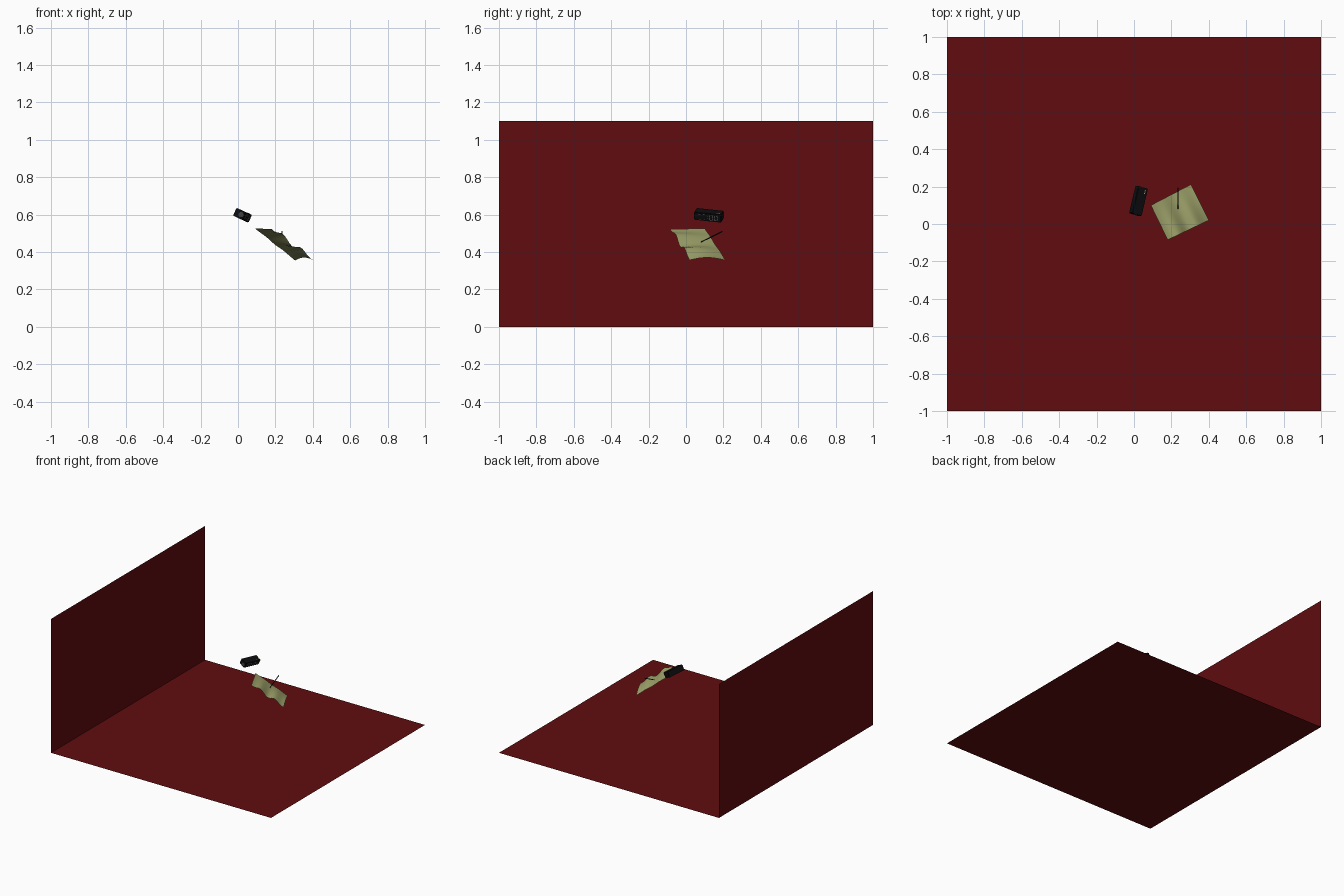
import bpy, bmesh, math
from mathutils import Vector, Matrix

if "Cube" in bpy.data.objects:
    bpy.data.objects.remove(bpy.data.objects["Cube"])


def material(name, rgb):
    m = bpy.data.materials.new(name)
    m.diffuse_color = (*rgb, 1)
    m.use_nodes = True
    m.node_tree.nodes["Principled BSDF"].inputs["Base Color"].default_value = m.diffuse_color
    return m


RED = material("dark_red", (0.117, 0.0037, 0.0045))
PAPER = material("old_paper", (0.36, 0.38, 0.15))
BLACK = material("black", (0.004, 0.004, 0.005))
GREY = material("grey", (0.05, 0.05, 0.05))
LIGHT = material("light_grey", (0.25, 0.25, 0.25))
YELLOW = material("yellow", (0.5, 0.42, 0.12))


def make(name, bm, mat, matrix=None):
    me = bpy.data.meshes.new(name)
    bm.to_mesh(me)
    bm.free()
    ob = bpy.data.objects.new(name, me)
    bpy.context.collection.objects.link(ob)
    me.materials.append(mat)
    if matrix is not None:
        ob.matrix_world = matrix
    return ob


def add_box(bm, center, size):
    bmesh.ops.create_cube(bm, size=1, matrix=Matrix.Translation(center) @ Matrix.Diagonal((*size, 1)))


def smooth(ob, angle=40):
    bpy.ops.object.select_all(action='DESELECT')
    ob.select_set(True)
    bpy.context.view_layer.objects.active = ob
    bpy.ops.object.shade_smooth_by_angle(angle=math.radians(angle))


# floor and wall: thin single sheets
def sheet(name, points):
    bm = bmesh.new()
    bm.faces.new([bm.verts.new(p) for p in points])
    make(name, bm, RED)


sheet("floor", [(-1, -1, 0), (1, -1, 0), (1, 1, 0), (-1, 1, 0)])
sheet("wall", [(-1, -1, 0), (-1, 1, 0), (-1, 1, 1.1), (-1, -1, 1.1)])

# rippled sheet of paper: corners blended, waves strongest along the near edge
top_near, top_far = Vector((0.18, -0.085, 0.522)), Vector((0.09, 0.10, 0.526))
low_near, low_far = Vector((0.40, 0.02, 0.357)), Vector((0.305, 0.212, 0.355))
N = 16
bm = bmesh.new()
bmesh.ops.create_grid(bm, x_segments=N, y_segments=N, size=0.5)
for v in bm.verts:
    s, t = v.co.x + 0.5, v.co.y + 0.5
    p = top_near.lerp(top_far, s).lerp(low_near.lerp(low_far, s), t)
    wave = math.sin(math.pi * t) * (0.008 - 0.018 * math.cos(4 * math.pi * t))
    p.z += wave * (1 - 0.85 * s) + 0.014 * t * t * math.sin(math.pi * s)
    v.co = p
bmesh.ops.reverse_faces(bm, faces=bm.faces[:])
smooth(make("paper", bm, PAPER), 60)

# pen standing out of the paper
a, b = Vector((0.235, 0.08, 0.453)), Vector((0.235, 0.195, 0.51))
bm = bmesh.new()
bmesh.ops.create_cone(bm, cap_ends=True, segments=12, radius1=0.0025, radius2=0.0035, depth=(b - a).length)
rot = (b - a).to_track_quat('Z', 'Y').to_matrix().to_4x4()
smooth(make("pen", bm, BLACK, Matrix.Translation((a + b) / 2) @ rot))

# clock frame: local x = length, y = back, z = up
u = Vector((0.226, 0.968, -0.103)).normalized()
d = Vector((0.9, -0.255, -0.42))
d = (d - u * d.dot(u)).normalized()
n = d.cross(u)
M = Matrix((u, -d, n)).transposed().to_4x4()
M.translation = (0.024, 0.123, 0.596)
L, D, H = 0.15, 0.057, 0.046

# clock body
bm = bmesh.new()
add_box(bm, (0, 0, 0), (L, D, H))
bmesh.ops.bevel(bm, geom=bm.edges[:], offset=0.003, segments=2, affect='EDGES')
make("clock_body", bm, BLACK, M)

# display window with segment bars
bm = bmesh.new()
add_box(bm, (0, -D / 2, 0), (L * 0.9, 0.001, H * 0.8))
make("display_panel", bm, BLACK, M)
bm = bmesh.new()
w, h, t, y = 0.016, 0.028, 0.0016, -D / 2 - 0.0008
for cx in (-0.045, -0.020, 0.020, 0.045):
    for sx in (-1, 1):
        add_box(bm, (cx, y, sx * h / 2), (w - 0.003, 0.001, t))
        for sz in (-1, 1):
            add_box(bm, (cx + sx * w / 2, y, sz * h / 4), (t, 0.001, h / 2 - 0.003))
for z in (-0.006, 0.006):
    add_box(bm, (0, y, z), (0.003, 0.001, 0.003))
make("display_segments", bm, LIGHT, M)

# small buttons on top
bm = bmesh.new()
for x in (0.044, 0.053, 0.062):
    add_box(bm, (x, -0.014, H / 2), (0.005, 0.005, 0.003))
make("buttons", bm, YELLOW, M)

# round dial on the near end
bm = bmesh.new()
bmesh.ops.create_cone(bm, cap_ends=True, segments=32, radius1=0.014, radius2=0.014, depth=0.004,
                      matrix=Matrix.Translation((-L / 2, -0.011, 0)) @ Matrix.Rotation(math.pi / 2, 4, 'Y'))
smooth(make("end_dial", bm, GREY, M))
